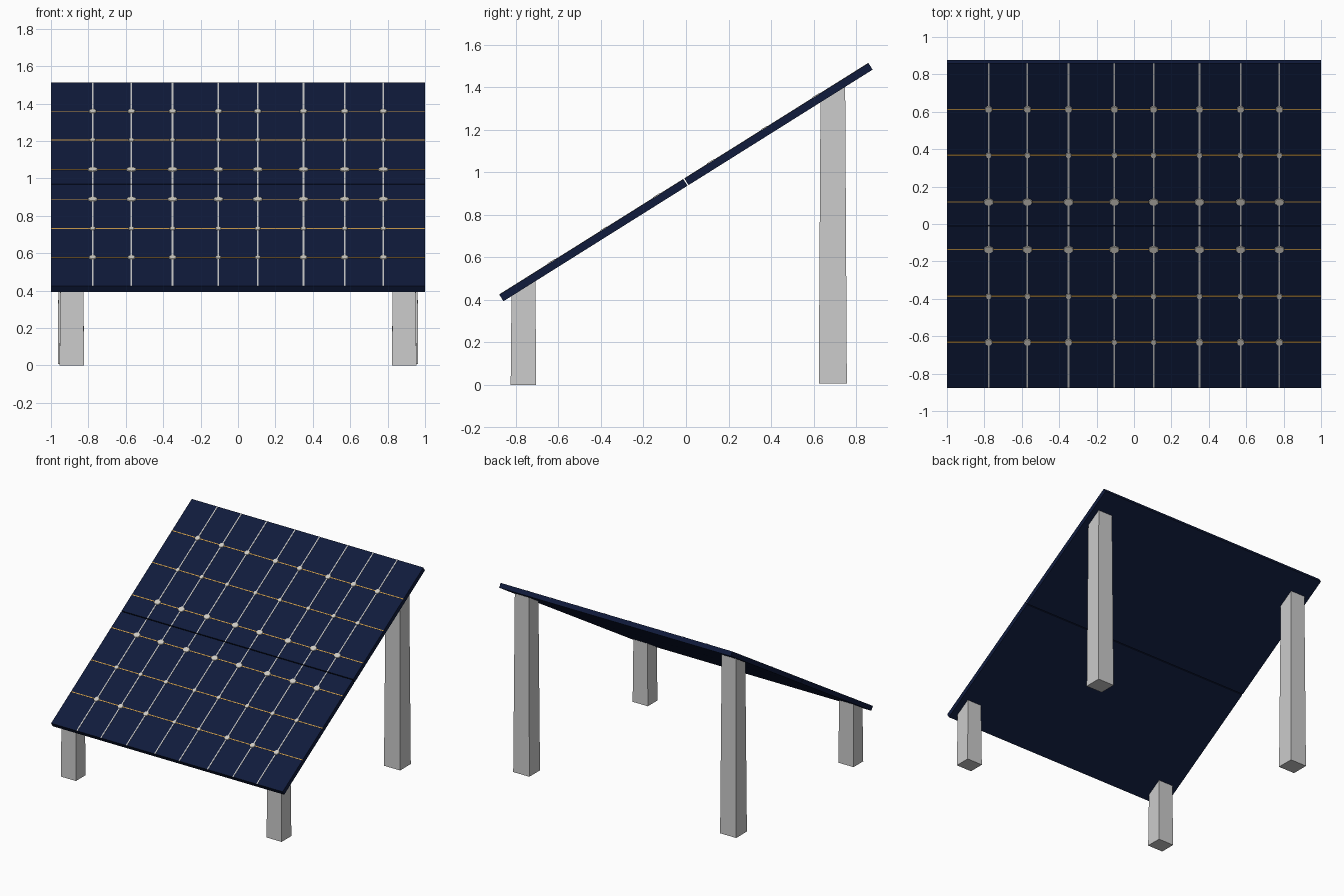
import bpy, bmesh, math
from mathutils import Matrix, Vector

if "Cube" in bpy.data.objects:
    bpy.data.objects.remove(bpy.data.objects["Cube"])

TILT = math.radians(32.1)
ZC, T, L, GAP = 0.953, 0.036, 1.024, 0.006
FRAME = Matrix.Translation((0, 0, ZC)) @ Matrix.Rotation(TILT, 4, 'X')
COLS = [0.105, 0.35, 0.57, 0.777]
ROWS = [0.15, 0.445, 0.735]


def material(name, rgb):
    m = bpy.data.materials.new(name)
    m.diffuse_color = (*rgb, 1)
    m.use_nodes = True
    m.node_tree.nodes["Principled BSDF"].inputs["Base Color"].default_value = m.diffuse_color
    return m


NAVY = material("navy_glass", (0.005, 0.011, 0.045))
SILVER = material("silver", (0.72, 0.72, 0.72))
AMBER = material("amber_wire", (0.6, 0.33, 0.07))
SOLDER = material("solder", (0.62, 0.6, 0.55))


def finish(name, bm, mat=None, matrix=None):
    bmesh.ops.recalc_face_normals(bm, faces=bm.faces)
    me = bpy.data.meshes.new(name)
    bm.to_mesh(me)
    bm.free()
    ob = bpy.data.objects.new(name, me)
    bpy.context.collection.objects.link(ob)
    if mat:
        me.materials.append(mat)
    if matrix:
        ob.matrix_world = matrix
    return ob


def add_box(bm, lo, hi):
    lo, hi = Vector(lo), Vector(hi)
    m = Matrix.Translation((lo + hi) / 2) @ Matrix.Diagonal((*(hi - lo), 1))
    return bmesh.ops.create_cube(bm, size=1, matrix=m)["verts"]


# Two panel halves with their wires and solder points, in the tilted frame
for side, label in ((-1, "lower"), (1, "upper")):
    v0, v1 = sorted((side * GAP / 2, side * L))

    bm = bmesh.new()
    add_box(bm, (-1, v0, -T / 2), (1, v1, T / 2))
    finish(label + "_panel", bm, NAVY, FRAME)

    # busbars running up the slope
    bm = bmesh.new()
    for x in [s * c for c in COLS for s in (-1, 1)]:
        add_box(bm, (x - 0.0045, v0, T / 2 - 0.004), (x + 0.0045, v1, T / 2 + 0.002))
    finish(label + "_busbars", bm, SILVER, FRAME)

    # thin wires running across
    bm = bmesh.new()
    for r in ROWS:
        v = side * r
        add_box(bm, (-1, v - 0.0035, T / 2 - 0.004), (1, v + 0.0035, T / 2 + 0.0012))
    finish(label + "_cross_wires", bm, AMBER, FRAME)

    # flattened solder points at the crossings
    bm = bmesh.new()
    for r, rx, ry in zip(ROWS, (0.029, 0.017, 0.022), (0.024, 0.019, 0.023)):
        for c in COLS:
            k = 0.75 if c < 0.2 and r > 0.7 and side < 0 else 1
            for s in (-1, 1):
                m = (Matrix.Translation((s * c, side * r, T / 2 + 0.001))
                     @ Matrix.Diagonal((rx * k, ry * k, 1, 1)))
                bmesh.ops.create_cone(bm, cap_ends=True, segments=12, radius1=1,
                                      radius2=0.85, depth=0.007, matrix=m)
    finish(label + "_solder_points", bm, SOLDER, FRAME)


# Legs, tops cut to the slope of the panel underside
def leg_pair(name, x0, x1, y0, y1, base, flare):
    bm = bmesh.new()
    mid = (y0 + y1) / 2
    for v in add_box(bm, (x0, y0, base), (x1, y1, 1)):
        if v.co.z > base + 0.1:
            v.co.z = ZC + v.co.y * math.tan(TILT) - T / 2 / math.cos(TILT) + 0.008
        else:
            v.co.y += math.copysign(flare, v.co.y - mid)
            v.co.x += math.copysign(flare, v.co.x - (x0 + x1) / 2)
    ob = finish(name, bm)
    ob.modifiers.new("Mirror", 'MIRROR')


leg_pair("front_legs", 0.827, 0.95, -0.82, -0.708, 0.0, 0.004)
leg_pair("back_legs", 0.832, 0.955, 0.632, 0.748, 0.007, 0.008)
